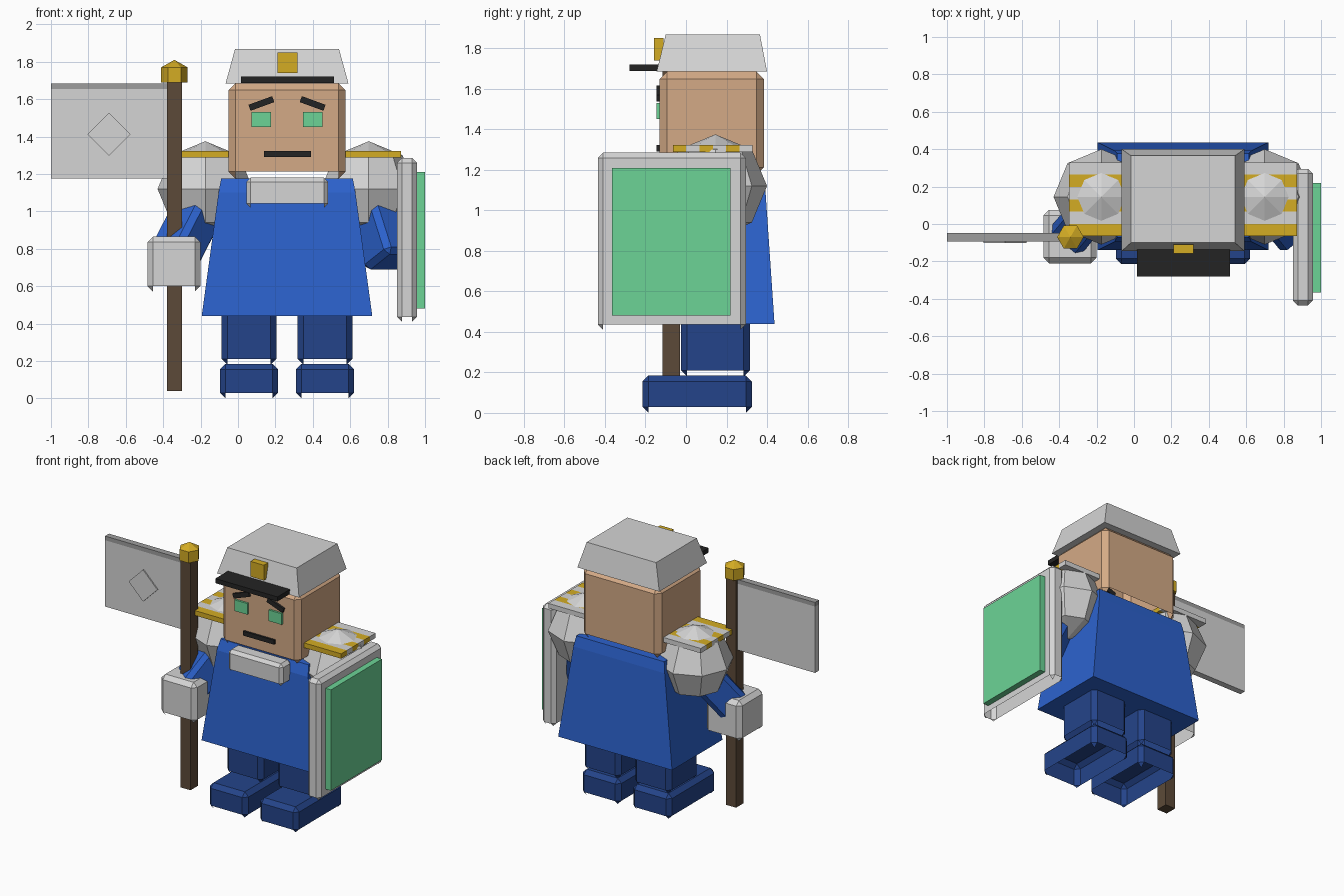
import bpy, bmesh, math
from mathutils import Vector, Matrix

cube = bpy.data.objects.get("Cube")
if cube:
    bpy.data.objects.remove(cube, do_unlink=True)


def material(name, r, g, b):
    lin = [((c / 255 + 0.055) / 1.055) ** 2.4 for c in (r, g, b)] + [1]
    m = bpy.data.materials.new(name)
    m.diffuse_color = lin
    m.use_nodes = True
    m.node_tree.nodes["Principled BSDF"].inputs["Base Color"].default_value = lin
    return m


WHITE = material("pale_grey", 213, 213, 213)
HEM = material("mid_grey", 158, 158, 158)
SKIN = material("skin", 212, 170, 134)
GREEN = material("green", 108, 212, 150)
BLUE = material("blue", 44, 98, 205)
NAVY = material("navy", 36, 68, 138)
GOLD = material("gold", 212, 172, 36)
BLACK = material("black", 36, 36, 36)
WOOD = material("brown_wood", 92, 74, 56)

MID = 0.262   # x of the body's own centre line


def finish(name, bm, *mats):
    mesh = bpy.data.meshes.new(name)
    bm.normal_update()
    bm.to_mesh(mesh)
    bm.free()
    ob = bpy.data.objects.new(name, mesh)
    for m in mats:
        mesh.materials.append(m)
    bpy.context.collection.objects.link(ob)
    return ob


def box_mesh(size, centre):
    bm = bmesh.new()
    bmesh.ops.create_cube(bm, size=1)
    bmesh.ops.scale(bm, vec=size, verts=bm.verts)
    bmesh.ops.translate(bm, vec=centre, verts=bm.verts)
    return bm


def span(x, y, z):
    """Size and centre from three (low, high) ranges."""
    r = (x, y, z)
    return [b - a for a, b in r], [(a + b) / 2 for a, b in r]


def box(name, mat, x, y, z):
    return finish(name, box_mesh(*span(x, y, z)), mat)


def chamfer(bm, width):
    bmesh.ops.bevel(bm, geom=bm.edges[:], offset=width, segments=1,
                    affect='EDGES', profile=0.5)
    bm.normal_update()


def chamfer_box(name, mat, x, y, z, width=0.03):
    """Chamfered box, open underneath, keeping its small corner faces."""
    bm = box_mesh(*span(x, y, z))
    chamfer(bm, width)
    under = [f for f in bm.faces if f.normal.z < -0.3 and len(f.verts) == 4]
    bmesh.ops.delete(bm, geom=under, context='FACES')
    return finish(name, bm, mat)


def loft(name, mat, layers):
    """Stack of rectangles (z, x centre, half width, y low, y high)."""
    bm = bmesh.new()
    rings = []
    for z, cx, hx, y0, y1 in layers:
        corners = ((cx - hx, y0), (cx + hx, y0), (cx + hx, y1), (cx - hx, y1))
        rings.append([bm.verts.new((x, y, z)) for x, y in corners])
    for a, b in zip(rings, rings[1:]):
        for i in range(4):
            j = (i + 1) % 4
            bm.faces.new((a[i], a[j], b[j], b[i]))
    bm.faces.new(rings[0][::-1])
    bm.faces.new(rings[-1])
    return finish(name, bm, mat)


def arm(name, start, end, width):
    """Chamfered box running between two points."""
    a, b = Vector(start), Vector(end)
    bm = box_mesh((width, width, (b - a).length), (0, 0, 0))
    chamfer(bm, 0.03)
    turn = (a - b).to_track_quat('Z', 'Y').to_matrix().to_4x4()
    bm.transform(Matrix.Translation((a + b) / 2) @ turn)
    return finish(name, bm, BLUE)


# Head and face
chamfer_box("head", SKIN, (-0.05, 0.575), (-0.13, 0.385), (1.175, 1.685), 0.037)
box("mouth", BLACK, (0.14, 0.39), (-0.145, -0.12), (1.29, 1.322))
for label, side in (("right", -1), ("left", 1)):
    ex = MID + side * 0.137
    box(label + "_eye", GREEN, (ex - 0.052, ex + 0.052), (-0.145, -0.12), (1.45, 1.53))
    bm = box_mesh((0.135, 0.025, 0.034), (0, 0, 0))
    bm.transform(Matrix.Translation((ex, -0.133, 1.577))
                 @ Matrix.Rotation(math.radians(20 * side), 4, 'Y'))
    finish(label + "_eyebrow", bm, BLACK)

# Hat
loft("hat", WHITE, [(1.685, MID, 0.328, -0.145, 0.40),
                    (1.868, MID, 0.278, -0.10, 0.365)])
box("hat_brim", BLACK, (0.015, 0.512), (-0.28, -0.13), (1.687, 1.72))
box("hat_badge", GOLD, (0.21, 0.317), (-0.157, -0.11), (1.74, 1.85))

# Robe and collar
loft("robe", BLUE, [(0.44, MID, 0.456, -0.14, 0.437),
                    (1.10, MID, 0.366, -0.095, 0.392),
                    (1.175, MID, 0.352, -0.07, 0.378)])
chamfer_box("collar", WHITE, (0.045, 0.482), (-0.19, -0.07), (1.02, 1.18), 0.022)

# Legs, shoes and shoulders, mirrored about the body's centre line
for label, side in (("right", -1), ("left", 1)):
    lx = MID + side * 0.203
    chamfer_box(label + "_leg", NAVY, (lx - 0.146, lx + 0.146),
                (-0.025, 0.315), (0.18, 0.50))
    chamfer_box(label + "_shoe", NAVY, (lx - 0.155, lx + 0.155),
                (-0.215, 0.325), (0, 0.185))

    sx = MID + side * 0.437
    bm = bmesh.new()
    bmesh.ops.create_uvsphere(bm, u_segments=8, v_segments=4, radius=0.255)
    bmesh.ops.translate(bm, vec=(sx, 0.145, 1.12), verts=bm.verts)
    finish(label + "_shoulder_pad", bm, WHITE)

    # Striped epaulette: six bands, every other one gold
    low, band = -0.065, 0.0657
    bm = box_mesh(*span((sx - 0.173, sx + 0.173), (low, low + 6 * band), (1.287, 1.322)))
    for i in range(1, 6):
        bmesh.ops.bisect_plane(bm, geom=bm.verts[:] + bm.edges[:] + bm.faces[:],
                               plane_co=(0, low + i * band, 0), plane_no=(0, 1, 0))
    for f in bm.faces:
        step = (f.calc_center_median().y - low) / band
        f.material_index = int(min(max(step, 0), 5.9)) % 2
    finish(label + "_epaulette", bm, GOLD, WHITE)

# Arms and glove
arm("right_arm", (-0.165, 0.15, 1.10), (-0.34, -0.06, 0.76), 0.22)
arm("left_arm", (0.70, 0.15, 1.14), (0.83, -0.01, 0.73), 0.24)
chamfer_box("right_glove", WHITE, (-0.485, -0.20), (-0.21, 0.075), (0.572, 0.865))

# Flag on its staff
box("staff", WOOD, (-0.38, -0.30), (-0.115, -0.03), (0.04, 1.69))
bm = bmesh.new()
rings = []
for z in (1.69, 1.77):
    rings.append([bm.verts.new((-0.34 + 0.071 * math.cos(i * math.pi / 3),
                                -0.07 + 0.071 * math.sin(i * math.pi / 3), z))
                  for i in range(6)])
tip = bm.verts.new((-0.34, -0.07, 1.81))
for i in range(6):
    j = (i + 1) % 6
    bm.faces.new((rings[0][i], rings[0][j], rings[1][j], rings[1][i]))
    bm.faces.new((rings[1][i], rings[1][j], tip))
bm.faces.new(rings[0][::-1])
finish("staff_finial", bm, GOLD)
box("flag", WHITE, (-1, -0.37), (-0.093, -0.048), (1.175, 1.655))
box("flag_hem", HEM, (-1, -0.37), (-0.093, -0.048), (1.655, 1.685))
bm = box_mesh((0.163, 0.009, 0.163), (0, 0, 0))
bm.transform(Matrix.Translation((-0.69, -0.097, 1.412))
             @ Matrix.Rotation(math.pi / 4, 4, 'Y'))
finish("flag_diamond", bm, WHITE)

# Shield
chamfer_box("shield", WHITE, (0.85, 0.957), (-0.435, 0.295), (0.41, 1.285), 0.026)
box("shield_panel", GREEN, (0.94, 1.0), (-0.365, 0.22), (0.48, 1.21))
